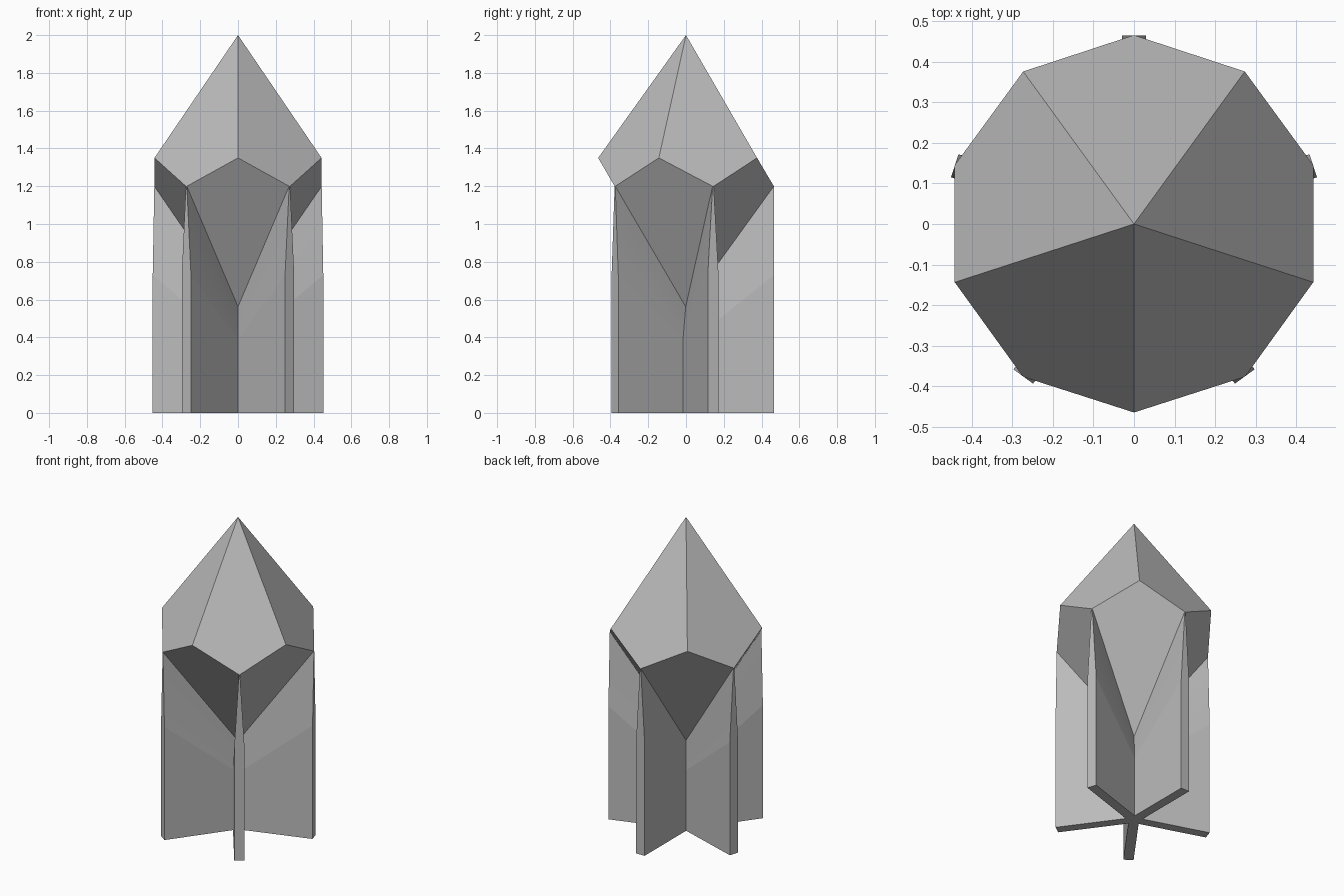
import bpy, bmesh
from math import sin, cos, radians

if "Cube" in bpy.data.objects:
    bpy.data.objects.remove(bpy.data.objects["Cube"])

N = 5            # number of fins
R = 0.465        # outer radius of fins and head
T_FULL, T_TOP = 0.03, 0.003   # half thickness of a fin, below and at the head

grey = bpy.data.materials.new("light_grey")
grey.diffuse_color = (0.5, 0.5, 0.5, 1)
grey.use_nodes = True
grey.node_tree.nodes["Principled BSDF"].inputs["Base Color"].default_value = grey.diffuse_color

bm = bmesh.new()


def star_ring(z_out, z_in, t):
    """Star outline: per fin a right corner, a left corner, then the valley."""
    ring = []
    for i in range(N):
        a = radians(90 + 72 * i)
        for s in (-1, 1):
            ring.append(bm.verts.new((R * cos(a) - s * t * sin(a),
                                      R * sin(a) + s * t * cos(a), z_out)))
        b = a + radians(36)
        r = t / sin(radians(36))
        ring.append(bm.verts.new((r * cos(b), r * sin(b), z_in)))
    return ring


# Fins: straight below, then thinning in chevron bands towards the head
rings = [star_ring(0, 0, T_FULL)]
for z in (0.73, 0.81, 0.89, 0.975, 1.06, 1.2):
    f = (z - 0.73) / 0.47
    rings.append(star_ring(z, 0.39 + 0.172 * f, T_FULL + (T_TOP - T_FULL) * f))
bm.faces.new(rings[0][::-1])
for low, high in zip(rings, rings[1:]):
    for j in range(3 * N):
        k = (j + 1) % (3 * N)
        bm.faces.new((low[j], low[k], high[k], high[j]))

# Head: pointed crown above, undercut kites between the fins
top = rings[-1]
apex = bm.verts.new((0, 0, 2))
rim = []
for i in range(N):
    a = radians(126 + 72 * i)
    rim.append(bm.verts.new((R * cos(a), R * sin(a), 1.35)))
for i in range(N):
    right, left, valley = top[3 * i:3 * i + 3]
    next_right = top[(3 * i + 3) % (3 * N)]
    bm.faces.new((left, valley, next_right, rim[i]))
    bm.faces.new((apex, rim[i - 1], right, left, rim[i]))

bmesh.ops.recalc_face_normals(bm, faces=bm.faces[:])
mesh = bpy.data.meshes.new("finned_point")
bm.to_mesh(mesh)
bm.free()
mesh.materials.append(grey)
bpy.context.collection.objects.link(bpy.data.objects.new("finned_point", mesh))
